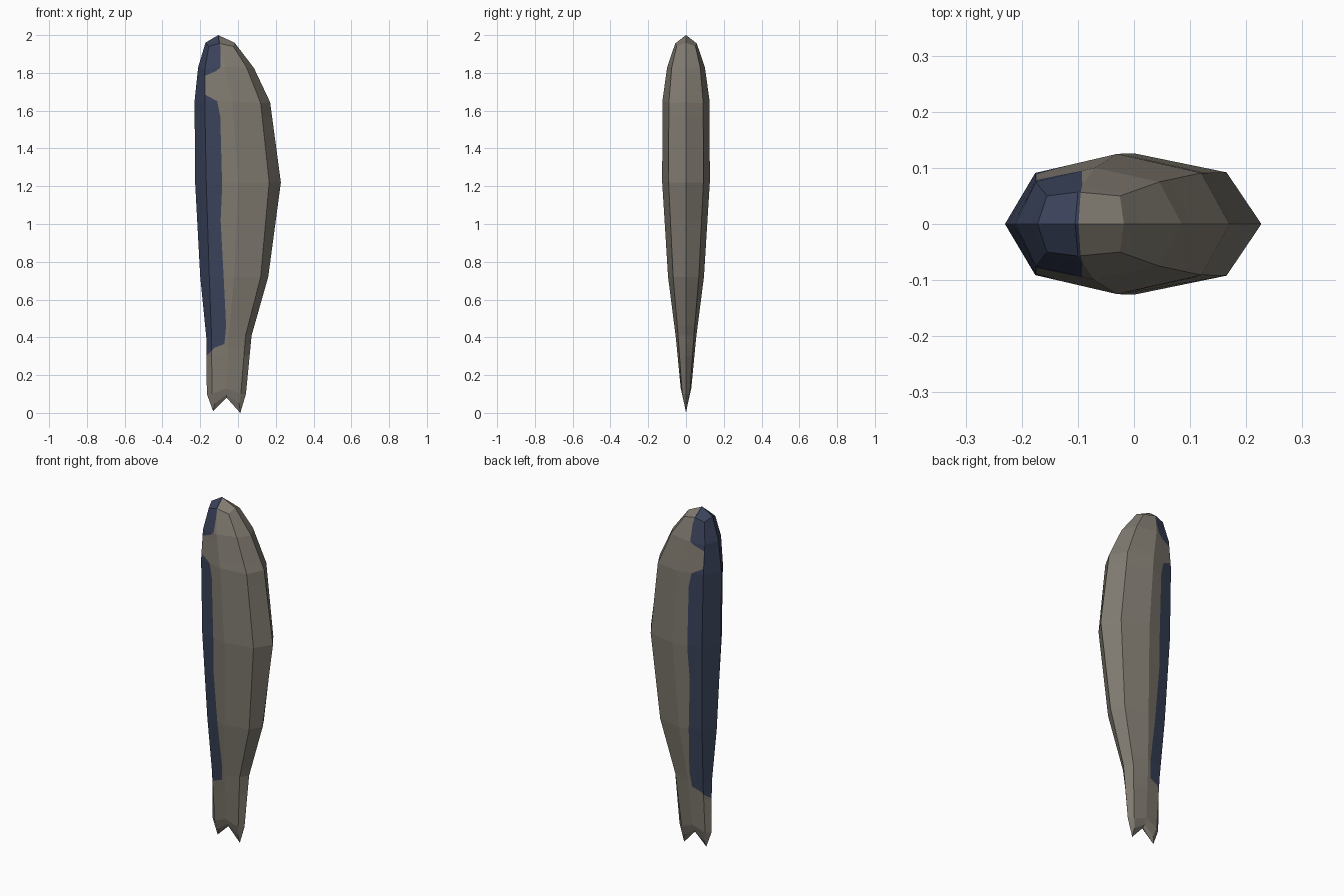
import bpy, bmesh
from mathutils import Vector

if "Cube" in bpy.data.objects:
    bpy.data.objects.remove(bpy.data.objects["Cube"])

def material(name, rgb):
    m = bpy.data.materials.new(name)
    m.diffuse_color = (*rgb, 1)
    m.use_nodes = True
    m.node_tree.nodes["Principled BSDF"].inputs["Base Color"].default_value = m.diffuse_color
    return m

brown = material("grey brown", (0.216, 0.195, 0.162))
blue = material("dark blue", (0.043, 0.056, 0.104))

# Half sections from head to tail: five (x, z) points from back edge to belly
# edge, then the depth at the quarter points and at the middle
sections = [
    ([(-.172, 1.96), (-.155, 1.94), (-.10, 1.956), (-.025, 1.94), (-.018, 1.96)], .050, .057),
    ([(-.211, 1.83), (-.175, 1.82), (-.07, 1.83), (.045, 1.83), (.085, 1.825)], .075, .100),
    ([(-.230, 1.65), (-.176, 1.65), (-.03, 1.65), (.120, 1.64), (.170, 1.645)], .091, .125),
    ([(-.227, 1.22), (-.168, 1.22), (.00, 1.22), (.165, 1.22), (.227, 1.22)], .092, .126),
    ([(-.200, .72), (-.152, .72), (-.02, .72), (.120, .72), (.160, .72)], .068, .095),
    ([(-.168, .40), (-.140, .40), (-.05, .40), (.040, .41), (.072, .41)], .042, .054),
    ([(-.165, .10), (-.138, .10), (-.06, .13), (.015, .10), (.042, .10)], .020, .028),
    ([(-.132, .01), (-.123, .05), (-.06, .095), (.006, .05), (.012, .00)], .010, .015),
]
bm = bmesh.new()
rings = []
for pts, quarter, middle in sections:
    depth = [0, quarter, middle, quarter, 0]
    loop = [(pts[i], -depth[i]) for i in range(5)] + [(pts[i], depth[i]) for i in (3, 2, 1)]
    rings.append([bm.verts.new((x, y, z)) for (x, z), y in loop])
for a, b in zip(rings, rings[1:]):
    for i in range(8):
        j = (i + 1) % 8
        bm.faces.new((a[i], b[i], b[j], a[j]))

# Pointed nose and notched tail, each closed by four quads
for ring, centre in ((rings[0], (-.105, 0, 2)), (rings[-1], (-.06, 0, .08))):
    c = bm.verts.new(centre)
    for i in (0, 2, 4, 6):
        bm.faces.new((ring[i], ring[i + 1], ring[(i + 2) % 8], c))
bmesh.ops.recalc_face_normals(bm, faces=bm.faces[:])

# Dark back stripe: cut the skin along its edge, band by band
edge = [(-.100, 2.01), (-.092, 1.92), (-.093, 1.83), (-.115, 1.81), (-.174, 1.785),
        (-.174, 1.685), (-.110, 1.65), (-.094, 1.57), (-.084, 1.20), (-.092, 1.02),
        (-.075, .70), (-.063, .46), (-.072, .365), (-.125, .345), (-.170, .30)]

def cut(faces, co, normal):
    geom = set(faces)
    for f in faces:
        geom.update(f.edges)
        geom.update(f.verts)
    bmesh.ops.bisect_plane(bm, geom=list(geom), dist=1e-5, plane_co=co, plane_no=normal)

def band(low, high):
    return [f for f in bm.faces if low < f.calc_center_median().z < high]

for x, z in edge[1:]:
    cut(bm.faces[:], (0, 0, z), (0, 0, 1))
for (x1, z1), (x0, z0) in zip(edge, edge[1:]):
    cut(band(z0, z1), (x0, 0, z0), Vector((z1 - z0, 0, x0 - x1)).normalized())
    for f in band(z0, z1):
        c = f.calc_center_median()
        limit = x0 + (x1 - x0) * (c.z - z0) / (z1 - z0)
        f.material_index = 1 if c.x < limit else 0

mesh = bpy.data.meshes.new("fish_body")
bm.to_mesh(mesh)
bm.free()
mesh.materials.append(brown)
mesh.materials.append(blue)
bpy.context.collection.objects.link(bpy.data.objects.new("fish_body", mesh))
